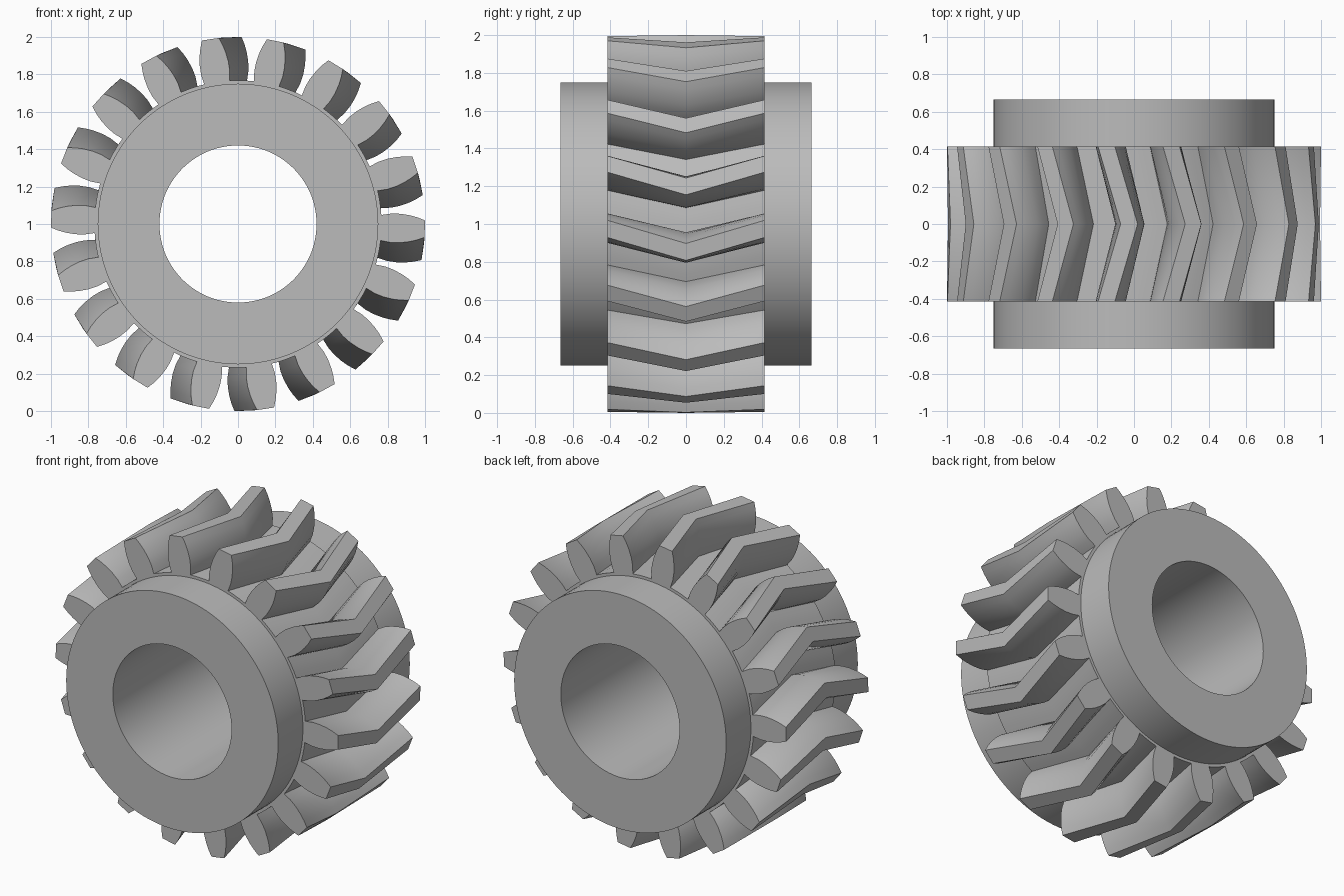
import bpy, bmesh, math
from math import sin, cos, radians

TEETH = 18
ROOT, TIP = 0.768, 1.0
HALF_WIDTH = 0.415
HUB_R, HUB_HALF, BORE_R = 0.75, 0.665, 0.42
START, TWIST = -1.5, -7.0       # tooth angle at the faces, extra turn at the middle
# half a tooth: radius and half angle in degrees, root to tip
FLANK = [(ROOT, 5.1), (0.82, 5.4), (0.87, 5.1), (0.92, 4.4), (0.96, 3.6), (TIP, 2.6)]

old = bpy.data.objects.get("Cube")
if old:
    bpy.data.objects.remove(old, do_unlink=True)

grey = bpy.data.materials.new("plain grey")
grey.use_nodes = True
grey.diffuse_color = (0.5, 0.5, 0.5, 1)
grey.node_tree.nodes["Principled BSDF"].inputs["Base Color"].default_value = (0.5, 0.5, 0.5, 1)


def finish(bm, name):
    bmesh.ops.recalc_face_normals(bm, faces=bm.faces)
    mesh = bpy.data.meshes.new(name)
    bm.to_mesh(mesh)
    bm.free()
    mesh.materials.append(grey)
    ob = bpy.data.objects.new(name, mesh)
    ob.location.z = 1
    bpy.context.collection.objects.link(ob)
    bpy.ops.object.select_all(action='DESELECT')
    ob.select_set(True)
    bpy.context.view_layer.objects.active = ob
    bpy.ops.object.shade_smooth_by_angle(angle=radians(32))


def ring(bm, points, y):
    """Loop of vertices from (radius, degrees) pairs around the y axis."""
    return [bm.verts.new((r * cos(radians(a)), y, r * sin(radians(a)))) for r, a in points]


def bridge(bm, a, b):
    n = len(a)
    for i in range(n):
        j = (i + 1) % n
        bm.faces.new((a[i], a[j], b[j], b[i]))


# Hub sleeve with a through bore
bm = bmesh.new()
STEPS = 96
profile = [(BORE_R, -HUB_HALF), (HUB_R, -HUB_HALF), (HUB_R, HUB_HALF), (BORE_R, HUB_HALF)]
loops = [ring(bm, [(r, i * 360 / STEPS) for i in range(STEPS)], y) for r, y in profile]
for k in range(4):
    bridge(bm, loops[k], loops[(k + 1) % 4])
finish(bm, "hub")

# Herringbone toothed rim: one outline, swept to the middle and back
pitch = 360 / TEETH
tooth = [(r, -a) for r, a in FLANK] + [(r, a) for r, a in reversed(FLANK)]
base = FLANK[0][1]
gap = [(ROOT, base + (pitch - 2 * base) * t) for t in (1 / 3, 2 / 3)]
unit = tooth + gap
size, count = len(unit), len(tooth)

bm = bmesh.new()
sections = []
for y, turn in ((-HALF_WIDTH, 0), (0, TWIST), (HALF_WIDTH, 0)):
    points = [(r, a + START + turn + k * pitch) for k in range(TEETH) for r, a in unit]
    sections.append(ring(bm, points, y))
bridge(bm, sections[0], sections[1])
bridge(bm, sections[1], sections[2])

# End faces: a cap for each tooth and a thin annulus below the root
for loop, y in ((sections[0], -HALF_WIDTH), (sections[2], HALF_WIDTH)):
    root = []
    for k in range(TEETH):
        verts = loop[k * size:(k + 1) * size]
        bm.faces.new(verts[:count])
        root += [verts[0]] + verts[count - 1:]
    inner = []
    for v in root:
        s = (HUB_R - 0.01) / ROOT
        inner.append(bm.verts.new((v.co.x * s, y, v.co.z * s)))
    bridge(bm, root, inner)
finish(bm, "toothed_rim")
